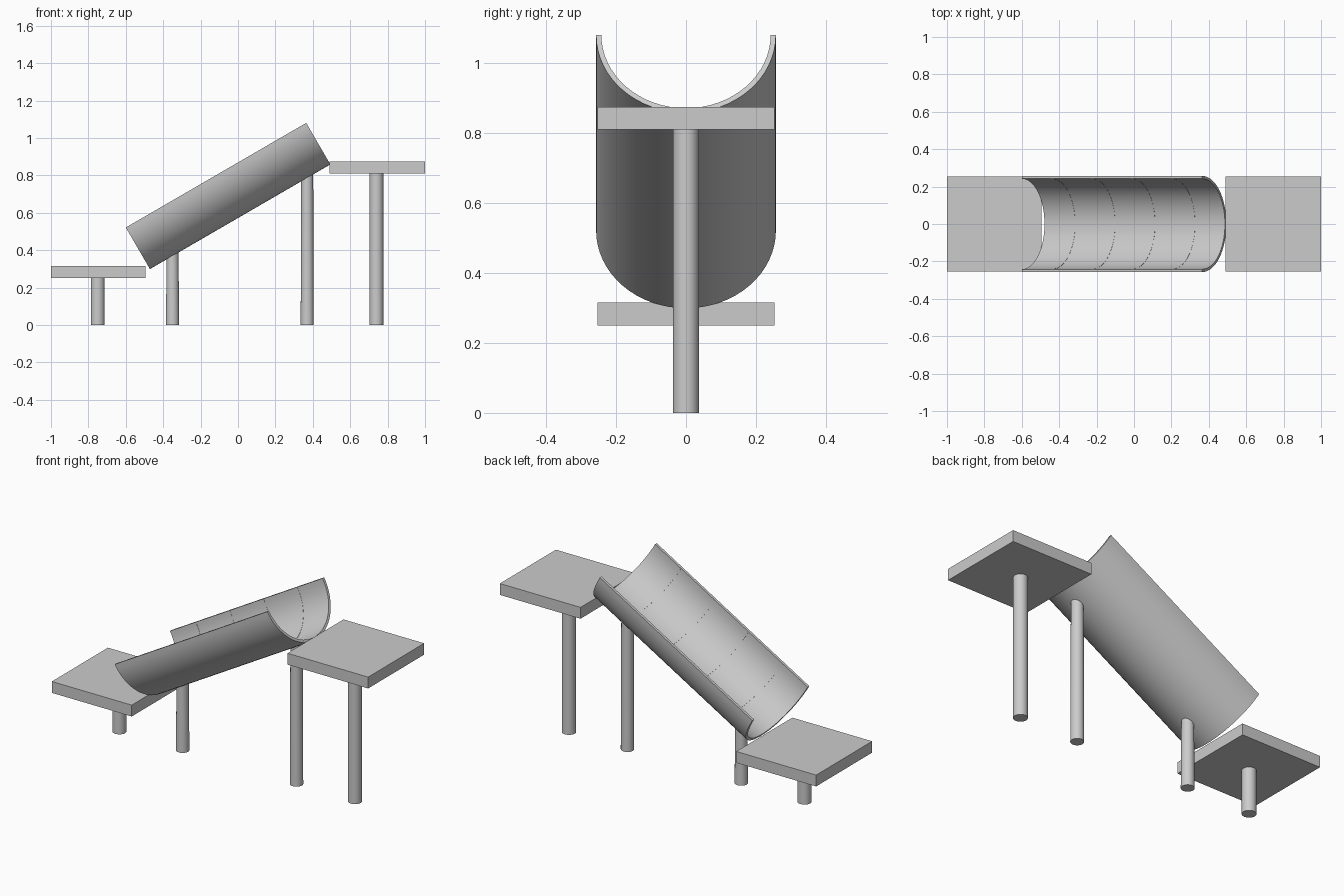
import bpy, bmesh, math
from mathutils import Vector

if "Cube" in bpy.data.objects:
    bpy.data.objects.remove(bpy.data.objects["Cube"])

ANGLE = math.radians(30.1)
LENGTH = 1.115
R_OUT, R_IN = 0.257, 0.242
CENTRE = Vector((-0.1175, 0, 0.801))   # middle of the trough's axis


def make(name, bm, smooth=True):
    bmesh.ops.recalc_face_normals(bm, faces=bm.faces)
    mesh = bpy.data.meshes.new(name)
    bm.to_mesh(mesh)
    bm.free()
    ob = bpy.data.objects.new(name, mesh)
    bpy.context.collection.objects.link(ob)
    if smooth:
        bpy.ops.object.select_all(action='DESELECT')
        ob.select_set(True)
        bpy.context.view_layer.objects.active = ob
        bpy.ops.object.shade_smooth_by_angle(angle=math.radians(35))
    return ob


def half_pipe(name, r_out, r_in, x0, x1, n=32):
    """Lower half of a tube along local x, tilted to the slide's slope."""
    bm = bmesh.new()
    arc = [math.pi + math.pi * i / n for i in range(n + 1)]
    ring = [(r_out, a) for a in arc] + [(r_in, a) for a in reversed(arc)]
    ends = [[bm.verts.new((x, r * math.cos(a), r * math.sin(a))) for r, a in ring]
            for x in (x0, x1)]
    m = len(ring)
    for i in range(m):
        j = (i + 1) % m
        bm.faces.new((ends[0][i], ends[0][j], ends[1][j], ends[1][i]))
    for e in ends:
        for i in range(n):
            bm.faces.new((e[i], e[i + 1], e[m - 2 - i], e[m - 1 - i]))
    ob = make(name, bm)
    ob.location = CENTRE
    ob.rotation_euler = (0, -ANGLE, 0)
    return ob


def post(name, x, r_low, r_top, top, slanted=False):
    bm = bmesh.new()
    bmesh.ops.create_cone(bm, cap_ends=True, segments=32, radius1=r_low,
                          radius2=r_top, depth=top)
    for v in bm.verts:
        v.co.z += top / 2
        if slanted and v.co.z > top / 2:
            v.co.z += v.co.x * math.tan(ANGLE)
    make(name, bm).location = (x, 0, 0)


def platform(name, x0, x1, z0, z1):
    bm = bmesh.new()
    bmesh.ops.create_cube(bm, size=1)
    bmesh.ops.scale(bm, vec=(x1 - x0, 0.506, z1 - z0), verts=bm.verts)
    make(name, bm, False).location = ((x0 + x1) / 2, 0, (z0 + z1) / 2)


# Sloping trough and its thin inner seams
half_pipe("slide_trough", R_OUT, R_IN, -LENGTH / 2, LENGTH / 2)
for i in range(4):
    s = (i - 1.5) * 0.247
    half_pipe(f"trough_seam_{i + 1}", R_IN + 0.004, R_IN - 0.001, s - 0.003, s + 0.003)

# Landing platforms
platform("low_platform", -1.0, -0.495, 0.25, 0.315)
platform("high_platform", 0.49, 1.0, 0.81, 0.875)

# Platform posts
post("low_platform_post", -0.75, 0.037, 0.037, 0.25)
post("high_platform_post", 0.74, 0.037, 0.037, 0.81)

# Trough supports, cut to the slope of the underside
for name, x in (("low_support", -0.35), ("high_support", 0.37)):
    under = CENTRE.z + (x - CENTRE.x) * math.tan(ANGLE) - R_OUT / math.cos(ANGLE)
    post(name, x, 0.035, 0.032, under + 0.008, True)
